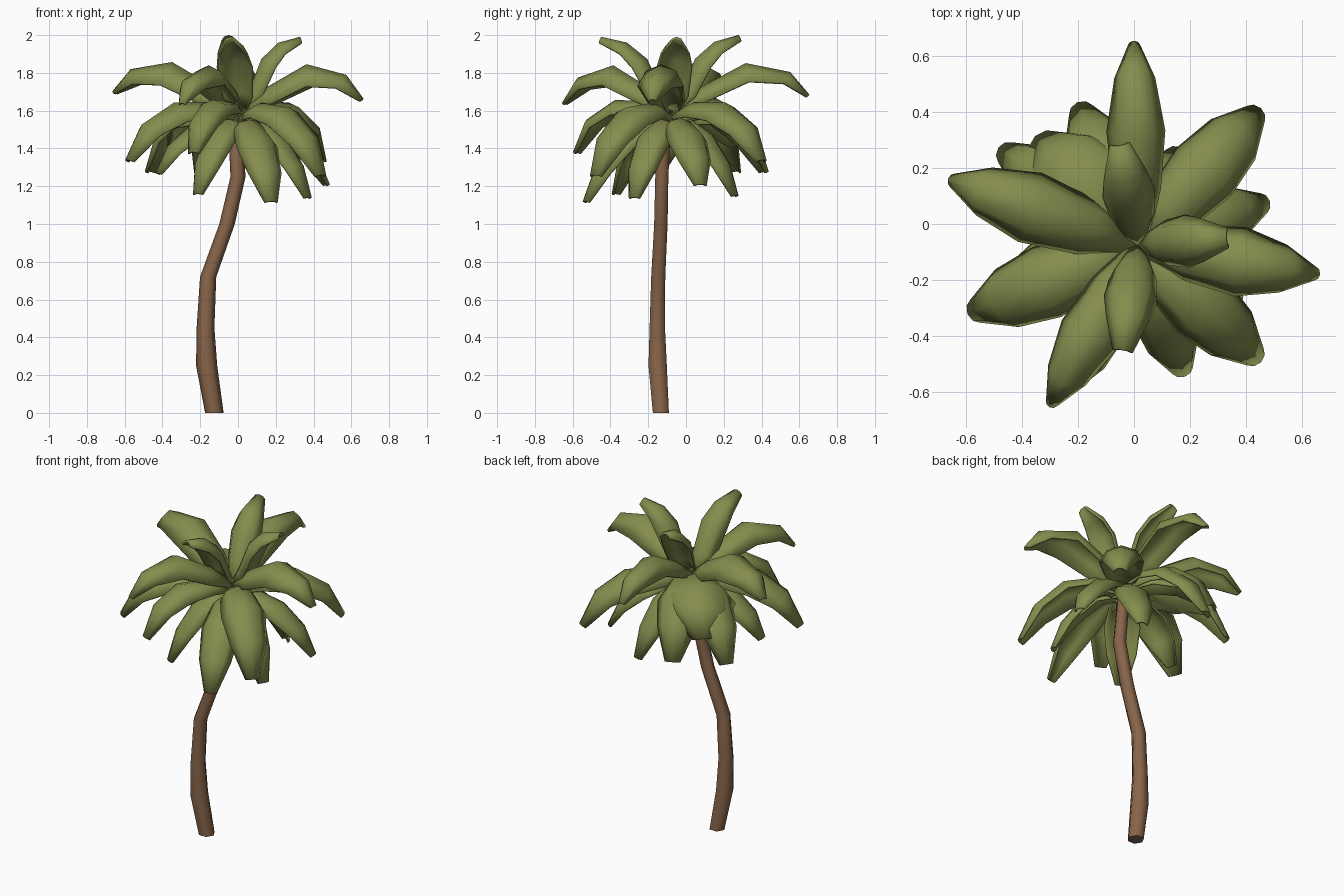
import bpy, math
from mathutils import Vector

if "Cube" in bpy.data.objects:
    bpy.data.objects.remove(bpy.data.objects["Cube"])


def material(name, rgb):
    m = bpy.data.materials.new(name)
    m.diffuse_color = (*rgb, 1)
    m.use_nodes = True
    m.node_tree.nodes["Principled BSDF"].inputs["Base Color"].default_value = m.diffuse_color
    return m


GREEN = material("leaf green", (0.235, 0.265, 0.075))
BROWN = material("bark brown", (0.245, 0.130, 0.068))


def make(name, verts, faces, mat, angle):
    me = bpy.data.meshes.new(name)
    me.from_pydata(verts, [], faces)
    me.materials.append(mat)
    ob = bpy.data.objects.new(name, me)
    bpy.context.collection.objects.link(ob)
    bpy.ops.object.select_all(action='DESELECT')
    ob.select_set(True)
    bpy.context.view_layer.objects.active = ob
    bpy.ops.object.shade_smooth_by_angle(angle=math.radians(angle))
    return ob


# Trunk: six-sided tube along a bent path (x, y, z, radius)
PATH = [(-.125, -.133, 0, .049), (-.166, -.150, .25, .056), (-.172, -.152, .45, .047),
        (-.158, -.147, .72, .043), (-.058, -.133, 1.0, .041), (.0, -.128, 1.25, .040),
        (-.012, -.115, 1.48, .038), (.01, -.09, 1.58, .03)]
N = 6
verts, faces = [], []
for x, y, z, r in PATH:
    for i in range(N):
        a = math.tau * i / N
        verts.append((x + r * math.cos(a), y + r * math.sin(a), z))
for j in range(len(PATH) - 1):
    for i in range(N):
        k = (i + 1) % N
        faces.append((j * N + i, j * N + k, j * N + N + k, j * N + N + i))
faces.append(tuple(reversed(range(N))))
faces.append(tuple(range(len(verts) - N, len(verts))))
make("trunk", verts, faces, BROWN, 75)

# Every tier: spine heights as (part of reach, height), then widths, then edge fold
TIERS = {
    "top": ([(0, 1.6), (.15, 1.7), (.36, 1.87), (.64, 1.955), (1, 1.985)],
            [.3, .85, 1, .8, .35], .85),
    "upper": ([(0, 1.6), (.22, 1.72), (.54, 1.84), (.86, 1.785), (1, 1.66)],
              [.3, .8, 1, .68, .16], .95),
    "middle": ([(0, 1.57), (.25, 1.64), (.58, 1.635), (.86, 1.515), (1, 1.33)],
               [.3, .8, 1, .82, .3], .75),
    "low": ([(0, 1.53), (.28, 1.55), (.6, 1.47), (.86, 1.32), (1, 1.15)],
            [.3, .75, 1, .82, .3], .65),
}
CENTRE = Vector((.015, -.075, 0))


def leaf(name, tier, tx, ty, dz, width):
    profile, widths, fold = TIERS[tier]
    reach = Vector((tx, ty, 0)) - CENTRE
    side = Vector((-reach.y, reach.x, 0)).normalized()
    spine = [CENTRE + reach * f + Vector((0, 0, z + dz * f * f)) for f, z in profile]
    verts, faces = [], []
    for i, p in enumerate(spine):
        tangent = (spine[min(i + 1, 4)] - spine[max(i - 1, 0)]).normalized()
        up = tangent.cross(side)
        half = width * widths[i] / 2
        # arched section with edges folded down
        for s, drop in ((-1, fold), (-.65, fold * .3), (0, 0), (.65, fold * .3), (1, fold)):
            verts.append(p + side * (s * half) - up * (drop * half))
    for i in range(4):
        for j in range(4):
            a = i * 5 + j
            faces.append((a, a + 5, a + 6, a + 1))
    ob = make(name, verts, faces, GREEN, 50)
    mod = ob.modifiers.new("thickness", 'SOLIDIFY')
    mod.thickness = .012
    mod.offset = 0


# Leaves: tier, tip x, tip y, tip height change, width
LEAVES = [
    ("top", .33, -.05, 0, .18), ("top", -.05, .28, .01, .18), ("top", -.04, -.45, 0, .18),
    ("upper", .66, -.18, 0, .24), ("upper", -.66, .16, .04, .25),
    ("upper", 0, .65, .02, .20), ("upper", -.30, -.65, -.02, .21),
    ("middle", .45, .41, .01, .25), ("middle", -.59, -.32, .01, .26),
    ("middle", .45, -.49, -.07, .25), ("middle", -.48, .27, -.05, .25),
    ("middle", -.2, .43, -.05, .27), ("middle", -.24, -.59, .05, .20),
    ("middle", -.35, .31, .09, .42),
    ("low", .18, -.54, -.03, .22), ("low", .48, .08, .06, .21),
    ("low", .38, -.28, -.01, .20), ("low", -.43, -.16, .12, .22),
    ("low", .16, .27, 0, .21), ("low", -.22, -.38, .01, .20),
]
for n, spec in enumerate(LEAVES, 1):
    leaf(f"{spec[0]}_leaf_{n}", *spec)
